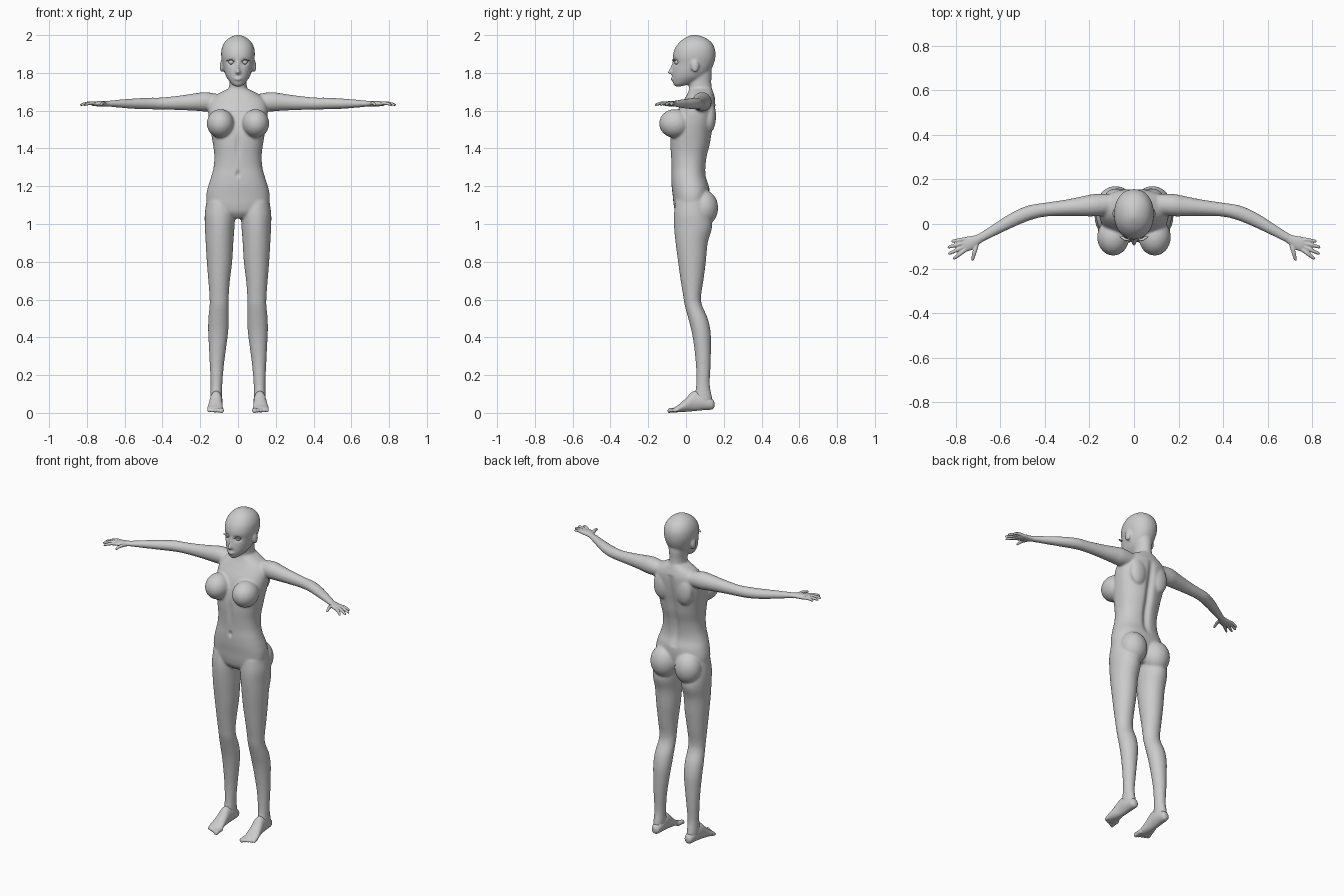
import bpy, bmesh
from math import sin, cos, pi, exp
from mathutils import Vector, Matrix


def spline(rows, steps=5):
    """Catmull-Rom interpolation through rows of numbers."""
    out, n = [], len(rows)
    for i in range(n - 1):
        a, b, c, d = (rows[max(0, min(n - 1, j))] for j in (i - 1, i, i + 1, i + 2))
        for k in range(steps):
            t = k / steps
            out.append([q + .5 * t * (r - p + t * (2*p - 5*q + 4*r - s + t * (3*(q - r) + s - p)))
                        for p, q, r, s in zip(a, b, c, d)])
    return out + [list(rows[-1])]


def skin(bm, rows, upright=False, seg=32, power=2.0):
    """Loft oval rings: each row is x, y, z, radius across, radius up (or front-back)."""
    rows = spline(rows)
    pts = [Vector(r[:3]) for r in rows]
    rings, faces = [], []
    for i, r in enumerate(rows):
        if upright:
            u, v = Vector((1, 0, 0)), Vector((0, 1, 0))
        else:
            t = pts[min(i + 1, len(pts) - 1)] - pts[max(i - 1, 0)]
            u, v = t.cross(Vector((0, 0, 1))).normalized(), Vector((0, 0, 1))
        ring = []
        for k in range(seg):
            c, s = cos(2*pi*k/seg), sin(2*pi*k/seg)
            f = (abs(c)**power + abs(s)**power) ** (-1/power)
            ring.append(bm.verts.new(pts[i] + u*c*f*max(r[3], .001) + v*s*f*max(r[4], .001)))
        rings.append(ring)
    for a, b in zip(rings, rings[1:]):
        for k in range(seg):
            faces.append(bm.faces.new((a[k], a[k-1], b[k-1], b[k])))
    faces += [bm.faces.new(rings[0]), bm.faces.new(rings[-1])]
    bmesh.ops.recalc_face_normals(bm, faces=faces)


def column(bm, rows, power=2.0):
    """Vertical loft: each row is z, centre x, half width, front y, back y."""
    skin(bm, [(x, (f + b)/2, z, w, (b - f)/2) for z, x, w, f, b in rows], True, 48, power)


def ball(bm, centre, radii):
    m = Matrix.Translation(centre) @ Matrix.Diagonal((*radii, 1))
    bmesh.ops.create_uvsphere(bm, u_segments=32, v_segments=20, radius=1, matrix=m)


def flip(s, rows):
    return [(r[0]*s, *r[1:]) for r in rows]


def finish(bm, name, voxel=None, smooth=0):
    me = bpy.data.meshes.new(name)
    bm.to_mesh(me)
    bm.free()
    ob = bpy.data.objects.new(name, me)
    bpy.context.collection.objects.link(ob)
    bpy.context.view_layer.objects.active = ob
    if voxel:
        m = ob.modifiers.new("fuse", 'REMESH')
        m.mode, m.voxel_size = 'VOXEL', voxel
        bpy.ops.object.modifier_apply(modifier="fuse")
        m = ob.modifiers.new("soften", 'SMOOTH')
        m.factor, m.iterations = .5, smooth
        bpy.ops.object.modifier_apply(modifier="soften")
    for p in ob.data.polygons:
        p.use_smooth = True
    return ob


# body: torso
bm = bmesh.new()
column(bm, [(1.03, 0, .05, -.03, .08), (1.06, 0, .13, -.055, .105), (1.10, 0, .163, -.065, .12),
            (1.15, 0, .168, -.07, .125), (1.20, 0, .158, -.076, .122), (1.25, 0, .142, -.078, .107),
            (1.30, 0, .129, -.077, .105), (1.36, 0, .125, -.08, .113), (1.42, 0, .132, -.084, .128),
            (1.48, 0, .142, -.082, .138), (1.54, 0, .152, -.068, .149), (1.60, 0, .157, -.045, .156),
            (1.65, 0, .148, -.015, .156), (1.685, 0, .112, .005, .148), (1.715, 0, .055, .018, .138)], 2.3)
# neck
column(bm, [(1.64, 0, .06, .01, .14), (1.70, 0, .05, .016, .138), (1.75, 0, .046, .014, .134),
            (1.80, 0, .05, .02, .136), (1.85, 0, .05, .03, .13)])
# head
column(bm, [(1.728, 0, .012, -.055, -.03), (1.738, 0, .03, -.066, .01), (1.757, 0, .047, -.07, .06),
            (1.78, 0, .062, -.073, .10), (1.81, 0, .073, -.072, .128), (1.85, 0, .082, -.068, .148),
            (1.89, 0, .089, -.069, .156), (1.93, 0, .086, -.058, .152), (1.965, 0, .069, -.032, .132),
            (1.988, 0, .042, .0, .097), (2.001, 0, .008, .03, .06)], 2.15)
# nose, lips
column(bm, [(1.865, 0, .006, -.072, -.04), (1.83, 0, .008, -.083, -.04), (1.803, 0, .014, -.098, -.04),
            (1.793, 0, .012, -.088, -.04)])
ball(bm, (0, -.069, 1.768), (.021, .014, .009))
for s in (1, -1):
    # bust, seat, shoulder blades
    ball(bm, (s*.093, -.058, 1.532), (.072, .084, .076))
    ball(bm, (s*.083, .093, 1.085), (.08, .077, .095))
    ball(bm, (s*.075, .125, 1.57), (.055, .034, .085))
    # leg
    column(bm, flip(1, [(z, s*x, w, f, b) for z, x, w, f, b in (
        (1.12, .095, .072, -.055, .12), (1.05, .096, .08, -.064, .13), (.98, .097, .078, -.063, .137),
        (.90, .098, .073, -.055, .115), (.80, .098, .067, -.042, .105), (.70, .100, .057, -.028, .092),
        (.62, .100, .051, -.015, .08), (.57, .100, .050, -.007, .085), (.50, .103, .054, .012, .115),
        (.43, .105, .053, .03, .13), (.35, .108, .046, .043, .132), (.25, .112, .037, .053, .13),
        (.15, .114, .031, .054, .126), (.08, .115, .031, .045, .138), (.045, .115, .028, .05, .138))]))
    # arm
    skin(bm, flip(s, [(.09, .09, 1.645, .045, .04), (.17, .085, 1.647, .05, .051),
                      (.22, .08, 1.646, .046, .047), (.30, .073, 1.642, .037, .039),
                      (.40, .064, 1.638, .031, .032), (.47, .05, 1.638, .033, .031),
                      (.54, .02, 1.637, .031, .028), (.62, -.024, 1.637, .025, .022),
                      (.70, -.069, 1.637, .020, .014)]))
    # ear
    ball(bm, (s*.086, .047, 1.835), (.011, .021, .033))
body = finish(bm, "body", .0065, 6)

# sculpted hollows: spine, eye sockets, navel, breastbone
for v in body.data.vertices:
    x, y, z = v.co
    if y > .06 and 1.2 < z < 1.66:
        v.co.y -= .018 * exp(-(x/.02)**2) * sin(pi*(z - 1.2)/.46)**.5
    if y < 0:
        v.co.y += .013 * exp(-((abs(x) - .036)/.018)**2 - ((z - 1.857)/.014)**2)
        v.co.y += .012 * exp(-(x/.009)**2 - ((z - 1.265)/.015)**2)
        v.co.y += .008 * exp(-(x/.015)**2 - ((z - 1.42)/.07)**2)

for s, side in ((1, "left"), (-1, "right")):
    # hand: palm, fingers, thumb
    bm = bmesh.new()
    skin(bm, flip(s, [(.68, -.058, 1.637, .019, .014), (.705, -.071, 1.637, .022, .014),
                      (.735, -.085, 1.637, .031, .014), (.76, -.094, 1.636, .031, .012),
                      (.772, -.098, 1.635, .024, .008)]))
    for base, tip in (((.75, -.068), (.820, -.078)), ((.755, -.083), (.836, -.105)),
                      ((.755, -.098), (.834, -.135)), ((.75, -.110), (.812, -.158)),
                      ((.705, -.088), (.726, -.165))):
        rows = []
        for t, r in ((0, .010), (.4, .0095), (.7, .008), (.93, .0065), (1, .002)):
            rows.append((base[0] + t*(tip[0] - base[0]), base[1] + t*(tip[1] - base[1]),
                         1.636 + .006*sin(pi*t) - .006*t, r, r))
        skin(bm, flip(s, rows), seg=16)
    finish(bm, side + "_hand", .0032, 2)

    # foot with toes
    bm = bmesh.new()
    skin(bm, flip(s, [(.113, .151, .045, .010, .012), (.113, .138, .046, .025, .028),
                      (.114, .09, .060, .032, .046), (.116, .04, .062, .033, .053),
                      (.119, 0, .042, .037, .036), (.121, -.035, .025, .042, .021),
                      (.121, -.058, .017, .041, .014), (.121, -.068, .014, .034, .008)]))
    for i in range(5):
        x, tip, r = .088 + .0165*i, -.098 + .0075*i, (.013, .010, .0095, .009, .0085)[i]
        skin(bm, flip(s, [(x, -.04, .016, r, r), (x, tip + .018, .014, r, r),
                          (x, tip + .006, .0115, r, r), (x, tip, .010, .003, .003)]), seg=16)
    finish(bm, side + "_foot", .004, 3)

    # eye and lashes
    bm = bmesh.new()
    ball(bm, (s*.035, -.047, 1.857), (.015, .015, .013))
    finish(bm, side + "_eye")
    bm = bmesh.new()
    skin(bm, flip(s, [(.018, -.066, 1.860, .002, .001), (.036, -.070, 1.869, .006, .002),
                      (.053, -.060, 1.866, .006, .002), (.064, -.056, 1.864, .002, .001)]), seg=8)
    finish(bm, side + "_eyelash")
